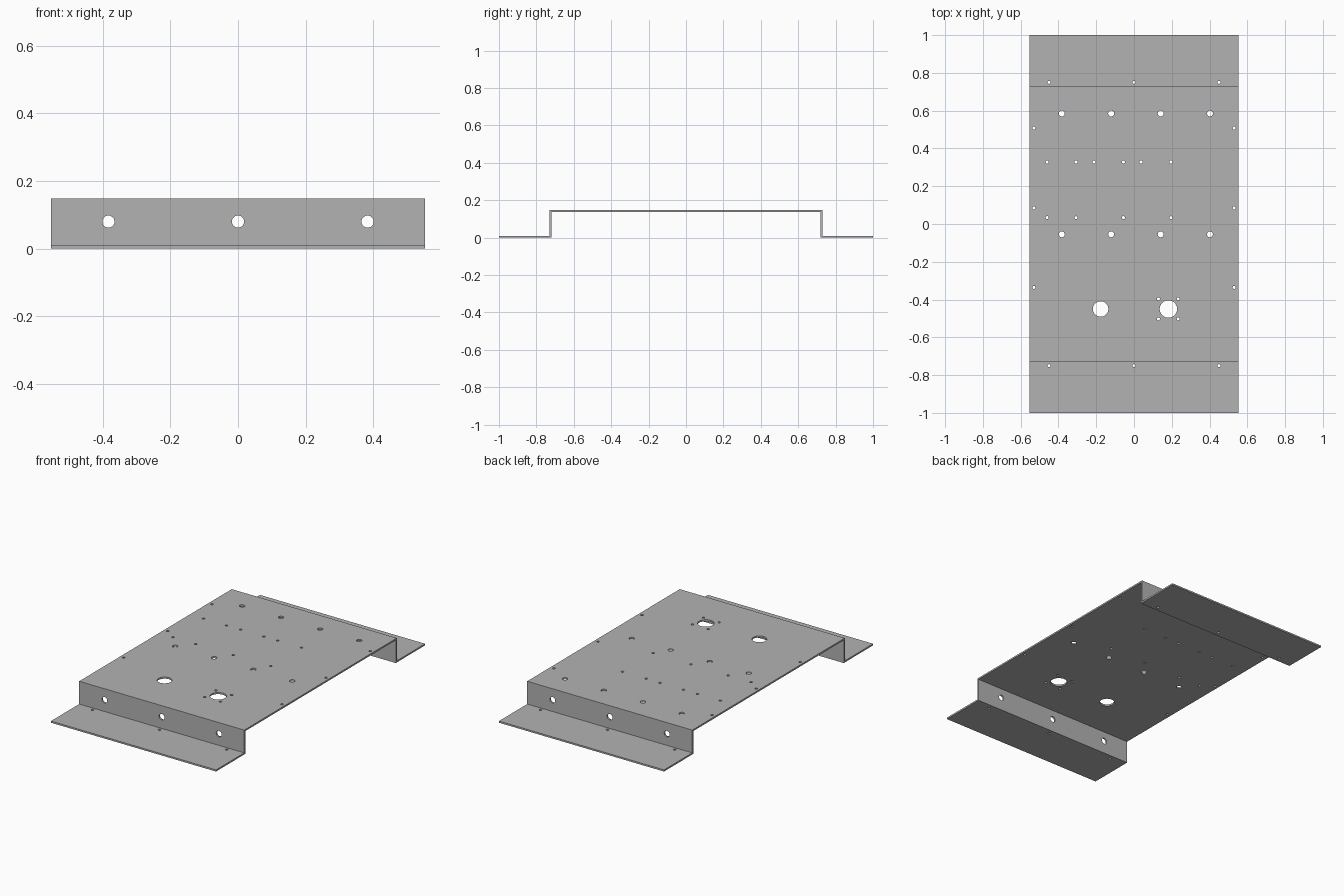
import bpy, bmesh
from math import pi
from mathutils import Matrix, Vector

if "Cube" in bpy.data.objects:
    bpy.data.objects.remove(bpy.data.objects["Cube"])

HALF_W, TOP, T, WEB = 0.553, 0.148, 0.01, 0.73

# Bare metal
metal = bpy.data.materials.new("grey_metal")
metal.use_nodes = True
color = (0.45, 0.45, 0.45, 1)
metal.diffuse_color = color
metal.node_tree.nodes["Principled BSDF"].inputs["Base Color"].default_value = color


def make_object(name, bm):
    bmesh.ops.recalc_face_normals(bm, faces=bm.faces)
    mesh = bpy.data.meshes.new(name)
    bm.to_mesh(mesh)
    bm.free()
    mesh.materials.append(metal)
    obj = bpy.data.objects.new(name, mesh)
    bpy.context.collection.objects.link(obj)
    return obj


# Folded sheet: half profile mirrored across y, then extruded along x
outer = [(1, T), (WEB, T), (WEB, TOP)]
inner = [(WEB - T, TOP - T), (WEB - T, 0), (1, 0)]
profile = outer + [(-y, z) for y, z in outer[::-1]]
profile += [(-y, z) for y, z in inner[::-1]] + inner
bm = bmesh.new()
face = bm.faces.new([bm.verts.new((-HALF_W, y, z)) for y, z in profile])
sweep = bmesh.ops.extrude_face_region(bm, geom=[face])["geom"]
bmesh.ops.translate(bm, vec=(2 * HALF_W, 0, 0),
                    verts=[v for v in sweep if isinstance(v, bmesh.types.BMVert)])
plate = make_object("folded_mounting_plate", bm)

# Hole cutters
cut = bmesh.new()


def drill(center, radius, along_y=False, sides=24):
    matrix = Matrix.Translation(Vector(center))
    if along_y:
        matrix = matrix @ Matrix.Rotation(pi / 2, 4, "X")
    bmesh.ops.create_cone(cut, cap_ends=True, segments=sides, radius1=radius,
                          radius2=radius, depth=0.06, matrix=matrix)


def drill_grid(xs, ys, radius, z=TOP):
    for x in xs:
        for y in ys:
            drill((x, y, z), radius)


SMALL, MEDIUM = 0.008, 0.0155
# Flange screw holes and web holes
drill_grid((-0.45, 0, 0.45), (-0.75, 0.75), SMALL, 0)
for x in (-0.383, 0, 0.383):
    for y in (-WEB, WEB):
        drill((x, y, 0.08), 0.018, along_y=True)
# Deck mounting holes, edge holes and board holes
drill_grid((-0.382, -0.121, 0.141, 0.402), (0.585, -0.055), MEDIUM)
drill_grid((-0.53, 0.53), (0.508, 0.085, -0.336), SMALL)
drill_grid((-0.46, -0.307, -0.056, 0.196), (0.328, 0.034), SMALL)
drill_grid((-0.212, 0.037), (0.328,), SMALL)
# Large connector openings and the screws around one
drill((-0.177, -0.45, TOP), 0.041, sides=48)
drill((0.182, -0.45, TOP), 0.046, sides=48)
drill_grid((0.129, 0.234), (-0.396, -0.502), SMALL)
cutter = make_object("hole_cutters", cut)
cutter.hide_render = True

# Cut the holes and discard the cutters
bpy.context.view_layer.objects.active = plate
plate.select_set(True)
mod = plate.modifiers.new("holes", "BOOLEAN")
mod.operation, mod.solver, mod.object = "DIFFERENCE", "EXACT", cutter
bpy.ops.object.modifier_apply(modifier=mod.name)
bpy.data.objects.remove(cutter)
bpy.ops.object.shade_smooth_by_angle(angle=pi / 6)
